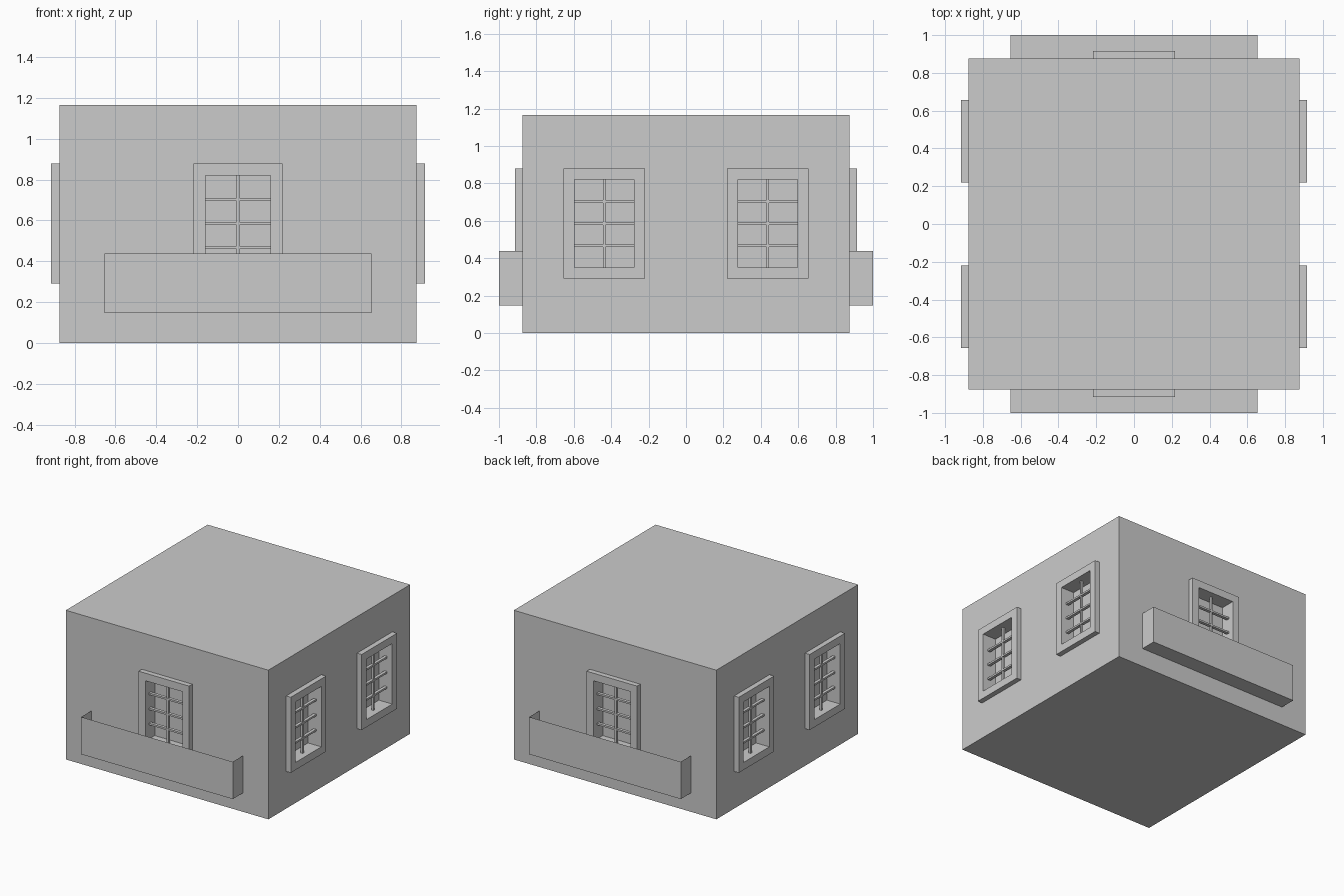
import bpy, bmesh, math
from mathutils import Matrix, Vector

if "Cube" in bpy.data.objects:
    bpy.data.objects.remove(bpy.data.objects["Cube"])

HALF, TOP = 0.875, 1.165          # body half width and height
Z0, Z1 = 0.29, 0.88               # window frame bottom and top
FW, BORDER = 0.218, 0.059         # frame half width and border width
OUT, BACK = 0.915, 0.80           # frame front and pane depth from the centre
IW, IZ0, IZ1 = FW - BORDER, Z0 + BORDER, Z1 - BORDER


def finish(name, bm, matrix=Matrix()):
    bm.transform(matrix)
    mesh = bpy.data.meshes.new(name)
    bm.to_mesh(mesh)
    bm.free()
    obj = bpy.data.objects.new(name, mesh)
    bpy.context.collection.objects.link(obj)
    return obj


def add_box(bm, lo, hi, matrix=Matrix()):
    lo, hi = Vector(lo), Vector(hi)
    m = matrix @ Matrix.Translation((lo + hi) / 2) @ Matrix.Diagonal((*(hi - lo), 1))
    return bmesh.ops.create_cube(bm, size=1, matrix=m)['verts']


def frame(name, matrix):
    bm = bmesh.new()

    def loop(w, b, t, y):
        return [bm.verts.new((x, y, z)) for x, z in ((-w, b), (w, b), (w, t), (-w, t))]

    # Outer back, outer front, inner front, inner back
    rings = [loop(FW, Z0, Z1, -HALF), loop(FW, Z0, Z1, -OUT),
             loop(IW, IZ0, IZ1, -OUT), loop(IW, IZ0, IZ1, -HALF)]
    for k in range(4):
        a, b = rings[k], rings[(k + 1) % 4]
        for i in range(4):
            j = (i + 1) % 4
            bm.faces.new((a[i], a[j], b[j], b[i]))
    bmesh.ops.recalc_face_normals(bm, faces=bm.faces)
    finish(name, bm, matrix)


def bars(name, matrix):
    bm = bmesh.new()
    t = 0.007
    add_box(bm, (-t, -0.87, IZ0), (t, -0.85, IZ1))
    for k in (1, 2, 3):
        z = IZ0 + (IZ1 - IZ0) * k / 4
        add_box(bm, (-IW, -0.872, z - t), (IW, -0.848, z + t))
    finish(name, bm, matrix)


def balcony(name, matrix):
    # Thin open tray: front, two ends and floor
    bm = bmesh.new()
    add_box(bm, (-0.655, -1.0, 0.147), (0.655, -HALF, 0.438))
    bm.normal_update()
    drop = [f for f in bm.faces if f.normal.z > 0.5 or f.normal.y > 0.5]
    bmesh.ops.delete(bm, geom=drop, context='FACES')
    finish(name, bm, matrix)


# Window positions: side name, turn about z, offset along the wall
sides = [("front", 0, (0,)), ("back", 180, (0,)),
         ("right", 90, (-0.4375, 0.4375)), ("left", -90, (-0.4375, 0.4375))]

cut = bmesh.new()
for side, angle, offsets in sides:
    turn = Matrix.Rotation(math.radians(angle), 4, 'Z')
    for n, off in enumerate(offsets, 1):
        m = turn @ Matrix.Translation((off, 0, 0))
        frame(f"{side}_window_frame_{n}", m)
        bars(f"{side}_window_bars_{n}", m)
        add_box(cut, (-IW, -1.0, IZ0), (IW, -BACK, IZ1), m)
    if len(offsets) == 1:
        balcony(f"{side}_balcony", turn)

# Body with recessed window openings
cutter = finish("window_cutter", cut)
cutter.hide_render = True
cutter.hide_viewport = True
bm = bmesh.new()
add_box(bm, (-HALF, -HALF, 0), (HALF, HALF, TOP))
body = finish("building_body", bm)
mod = body.modifiers.new("window_openings", 'BOOLEAN')
mod.operation = 'DIFFERENCE'
mod.solver = 'EXACT'
mod.object = cutter
